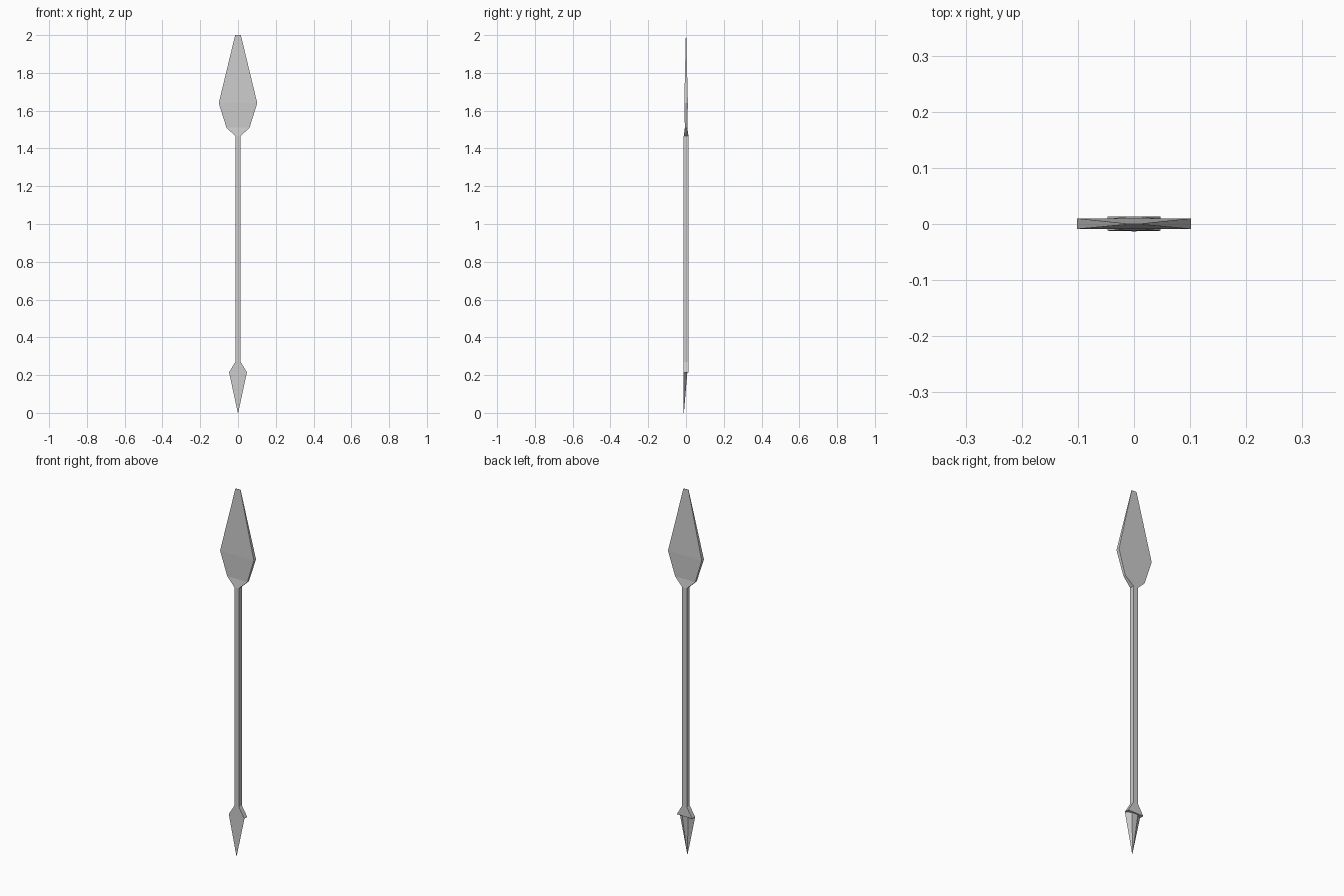
import bpy, bmesh

if "Cube" in bpy.data.objects:
    bpy.data.objects.remove(bpy.data.objects["Cube"])


def loft(name, rings, cap_start=True, cap_end=True):
    """Flat-faced loft through rings of (z, half width front, half width back, front y, back y)."""
    bm = bmesh.new()
    loops = []
    for z, wf, wb, yf, yb in rings:
        pts = [(-wf, yf), (wf, yf), (wb, yb), (-wb, yb)]
        loops.append([bm.verts.new((x, y, z)) for x, y in pts])
    for a, b in zip(loops, loops[1:]):
        for i in range(4):
            j = (i + 1) % 4
            bm.faces.new((a[i], a[j], b[j], b[i]))
    if cap_start:
        bm.faces.new(loops[0][::-1])
    if cap_end:
        bm.faces.new(loops[-1])
    bmesh.ops.remove_doubles(bm, verts=bm.verts, dist=0.00001)
    bmesh.ops.recalc_face_normals(bm, faces=bm.faces)
    mesh = bpy.data.meshes.new(name)
    bm.to_mesh(mesh)
    bm.free()
    obj = bpy.data.objects.new(name, mesh)
    bpy.context.collection.objects.link(obj)
    return obj


W = 0.014            # shaft half width
F, B = -0.012, 0.013  # shaft front and back

# Square shaft
loft("shaft", [(0.27, W, W, F, B), (1.465, W, W, F, B)], False, False)

# Leaf-shaped blade, pinched at the neck and thinning to the top
loft("blade", [
    (1.465, W, W, F, B),
    (1.51, 0.061, 0.061, -0.006, 0.007),
    (1.64, 0.102, 0.102, -0.009, 0.010),
    (2.0, 0.015, 0.015, -0.001, 0.001),
], cap_start=False)

# Butt spike: flared collar, small ledge at the back, point on the front plane
loft("butt_spike", [
    (0.27, W, W, F, B),
    (0.215, 0.047, 0.047, F, B),
    (0.214, 0.047, 0.018, F, 0.007),
    (0.0, 0.001, 0.0005, -0.013, -0.011),
], cap_start=False)
